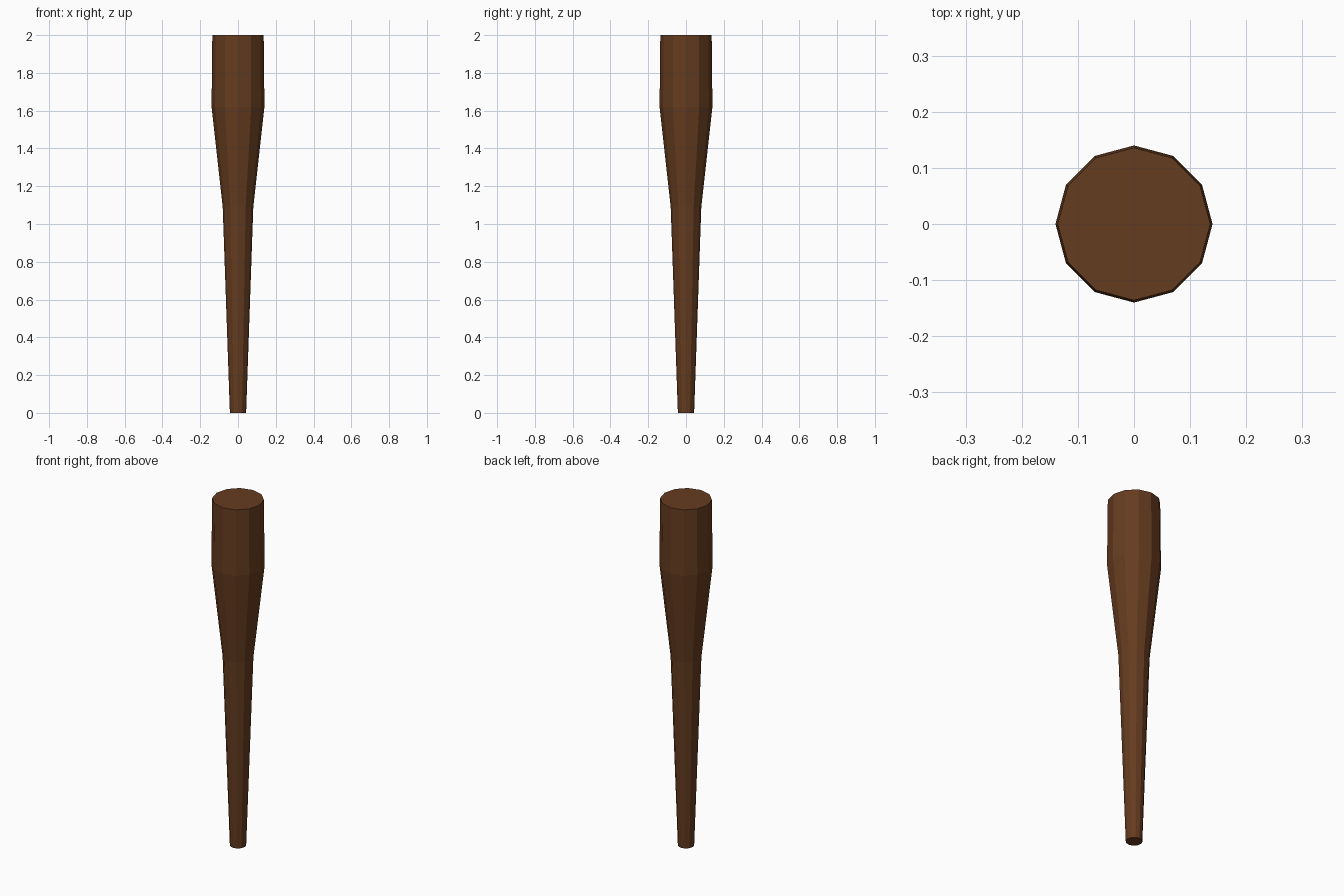
import bpy, bmesh
from math import cos, sin, pi

if "Cube" in bpy.data.objects:
    bpy.data.objects.remove(bpy.data.objects["Cube"])

SIDES = 12
# (radius, height) profile from the narrow grip up to the thick head
PROFILE = [(0.043, 0.0), (0.081, 1.09), (0.14, 1.62), (0.136, 2.0)]

# Faceted tapered shaft: stacked rings joined by quads, capped at both ends
bm = bmesh.new()
rings = [[bm.verts.new((r * cos(2 * pi * i / SIDES), r * sin(2 * pi * i / SIDES), z))
          for i in range(SIDES)] for r, z in PROFILE]
for low, high in zip(rings, rings[1:]):
    for i in range(SIDES):
        j = (i + 1) % SIDES
        bm.faces.new((low[i], low[j], high[j], high[i]))
bm.faces.new(rings[0][::-1])
bm.faces.new(rings[-1])

mesh = bpy.data.meshes.new("wooden_club")
bm.to_mesh(mesh)
bm.free()
club = bpy.data.objects.new("wooden_club", mesh)
bpy.context.collection.objects.link(club)

# Dark brown wood
wood = bpy.data.materials.new("dark_wood")
wood.diffuse_color = (0.13, 0.045, 0.014, 1)
wood.use_nodes = True
wood.node_tree.nodes["Principled BSDF"].inputs["Base Color"].default_value = wood.diffuse_color
mesh.materials.append(wood)
